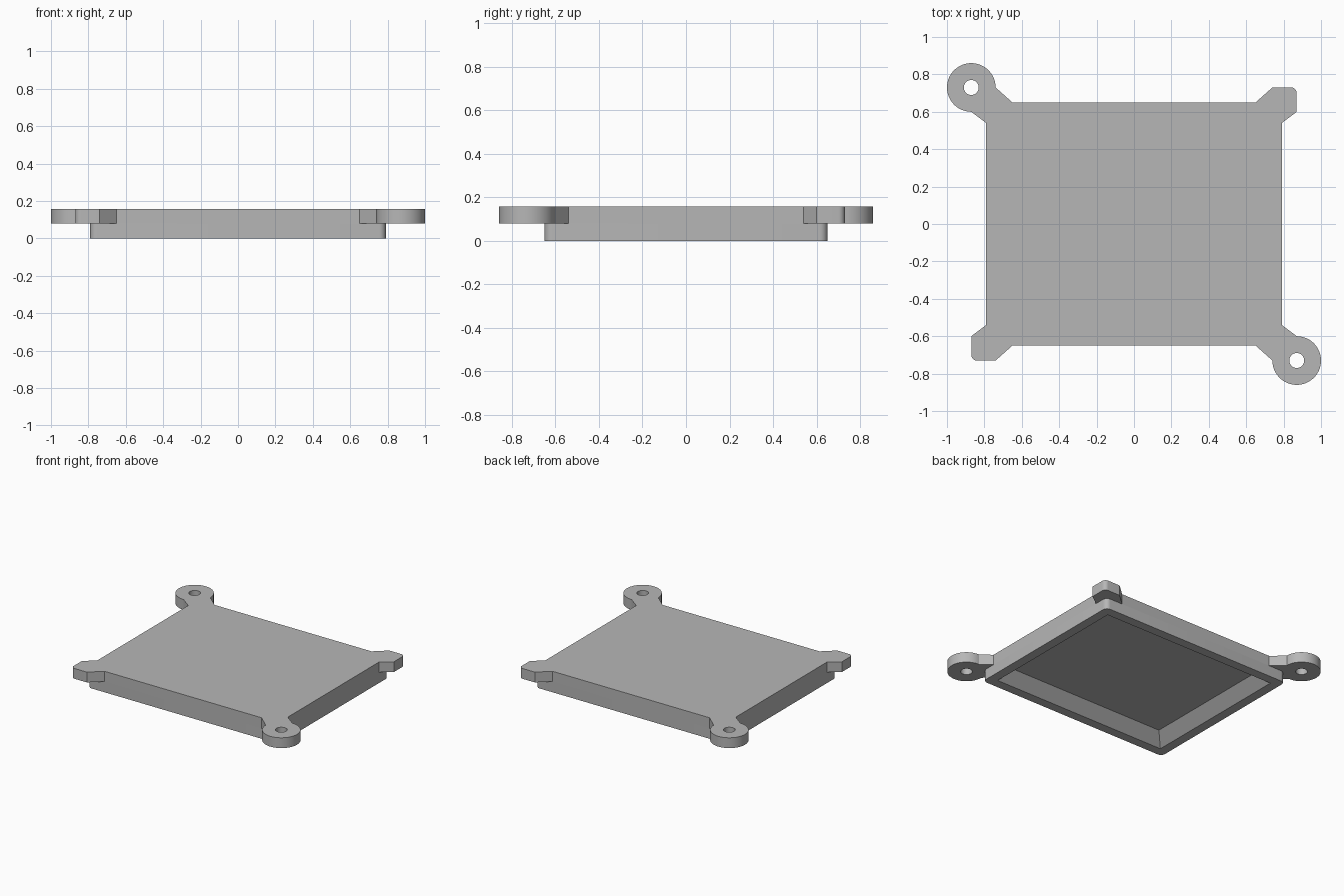
import bpy
import bmesh
from math import cos, sin, radians

if "Cube" in bpy.data.objects:
    bpy.data.objects.remove(bpy.data.objects["Cube"])

HALF_X, HALF_Y = 0.79, 0.65      # main body
EAR_X, EAR_Y = 0.87, 0.73        # screw ear centres
EAR_R, HOLE_R = 0.13, 0.04
MID, TOP = 0.08, 0.157           # underside of the plate, top of the plate
RIM = 0.07                       # flat width of the lower rim

grey = bpy.data.materials.new("grey plastic")
grey.use_nodes = True
grey.diffuse_color = (0.47, 0.47, 0.47, 1)
grey.node_tree.nodes["Principled BSDF"].inputs["Base Color"].default_value = (0.47, 0.47, 0.47, 1)


def arc(cx, cy, r, start, end, steps):
    angles = [radians(start + (end - start) * i / steps) for i in range(steps + 1)]
    return [(cx + r * cos(a), cy + r * sin(a)) for a in angles]


def rectangle(hx, hy):
    return [(-hx, -hy), (hx, -hy), (hx, hy), (-hx, hy)]


def loft(name, bottom, top, z0, z1):
    """Closed solid between two outlines with the same point count."""
    bm = bmesh.new()
    low = [bm.verts.new((x, y, z0)) for x, y in bottom]
    high = [bm.verts.new((x, y, z1)) for x, y in top]
    bm.faces.new(low[::-1])
    bm.faces.new(high)
    for i in range(len(low)):
        j = (i + 1) % len(low)
        bm.faces.new((low[i], low[j], high[j], high[i]))
    bmesh.ops.recalc_face_normals(bm, faces=bm.faces)
    mesh = bpy.data.meshes.new(name)
    bm.to_mesh(mesh)
    bm.free()
    mesh.materials.append(grey)
    obj = bpy.data.objects.new(name, mesh)
    bpy.context.collection.objects.link(obj)
    return obj


def activate(obj):
    bpy.ops.object.select_all(action='DESELECT')
    obj.select_set(True)
    bpy.context.view_layer.objects.active = obj


def cut(obj, cutter):
    cutter.hide_render = True
    mod = obj.modifiers.new("cut", 'BOOLEAN')
    mod.operation = 'DIFFERENCE'
    mod.solver = 'EXACT'
    mod.object = cutter
    activate(obj)
    bpy.ops.object.modifier_apply(modifier=mod.name)
    bpy.data.objects.remove(cutter)


# Top plate: one ear, one stub, then the same turned half a circle
half = [(-0.65, HALF_Y)]
half += arc(-EAR_X, EAR_Y, EAR_R, 0, 270, 48)
half += [(-HALF_X, 0.54), (-HALF_X, -0.54), (-EAR_X, -0.60)]
half += arc(-EAR_X + 0.03, -EAR_Y + 0.03, 0.03, 180, 270, 8)
half += [(-0.74, -EAR_Y), (-0.65, -HALF_Y)]
outline = half + [(-x, -y) for x, y in half]
plate = loft("top_plate", outline, outline, MID, TOP)

# Screw holes
for side in (-1, 1):
    ring = arc(side * EAR_X, -side * EAR_Y, HOLE_R, 0, 360, 32)[:-1]
    cut(plate, loft("hole_cutter", ring, ring, MID - 0.1, TOP + 0.1))

# Lower rim: rounded block with a sloped pocket opening downwards
r = 0.035
block = []
for sx, sy, start in ((1, 1, 0), (-1, 1, 90), (-1, -1, 180), (1, -1, 270)):
    block += arc(sx * (HALF_X - r), sy * (HALF_Y - r), r, start, start + 90, 8)
rim = loft("lower_rim", block, block, 0, MID)
over = 0.02
wide = rectangle(HALF_X - RIM + over, HALF_Y - RIM + over)
narrow = rectangle(HALF_X - RIM - MID - over, HALF_Y - RIM - MID - over)
cut(rim, loft("pocket_cutter", wide, narrow, -over, MID + over))

for obj in (plate, rim):
    activate(obj)
    bpy.ops.object.shade_smooth_by_angle(angle=radians(25))
